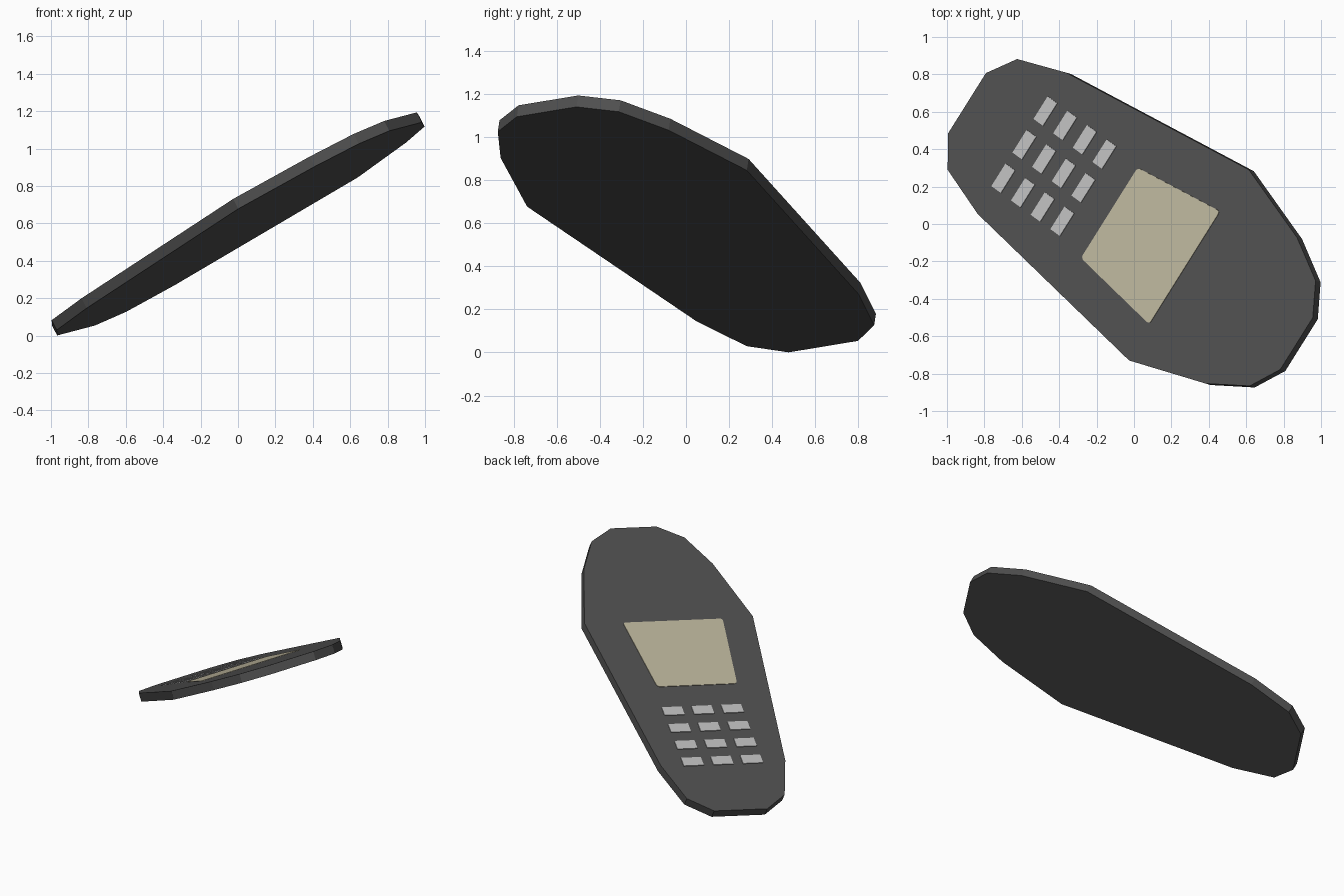
import bpy, bmesh
from mathutils import Matrix, Vector

if "Cube" in bpy.data.objects:
    bpy.data.objects.remove(bpy.data.objects["Cube"])

# Local frame: u runs along the length (keypad to top end), v across, n out of the face
u = Vector((0.724, -0.528, 0.448)).normalized()
v = Vector((0.519, 0.844, 0.134))
v = (v - u * v.dot(u)).normalized()
n = u.cross(v)
FRAME = Matrix.Translation((0, 0, 0.564)) @ Matrix((u, v, n)).transposed().to_4x4()
THICK = 0.06


def material(name, rgb):
    m = bpy.data.materials.new(name)
    m.diffuse_color = (*rgb, 1)
    m.use_nodes = True
    m.node_tree.nodes["Principled BSDF"].inputs["Base Color"].default_value = m.diffuse_color
    return m


def slab(name, outlines, z0, z1, mat, radius=0):
    """Extrude flat outlines from z0 to z1, with optional rounded corners."""
    bm = bmesh.new()
    for pts in outlines:
        face = bm.faces.new([bm.verts.new((x, y, z0)) for x, y in pts])
        top = bmesh.ops.extrude_face_region(bm, geom=[face])["geom"]
        for e in top:
            if isinstance(e, bmesh.types.BMVert):
                e.co.z = z1
    if radius:
        edges = [e for e in bm.edges if abs(e.verts[0].co.z - e.verts[1].co.z) > 1e-6]
        bmesh.ops.bevel(bm, geom=edges, offset=radius, segments=3, profile=0.5,
                        affect='EDGES')
    bmesh.ops.recalc_face_normals(bm, faces=bm.faces)
    me = bpy.data.meshes.new(name)
    bm.to_mesh(me)
    bm.free()
    me.materials.append(mat)
    ob = bpy.data.objects.new(name, me)
    ob.matrix_world = FRAME
    bpy.context.collection.objects.link(ob)
    return ob


dark = material("dark grey", (0.078, 0.078, 0.078))
sand = material("sand screen", (0.50, 0.46, 0.33))
light = material("light grey", (0.51, 0.51, 0.51))

# Body: half profile mirrored across the long axis
half = [(1.236, 0.165), (1.133, 0.335), (0.901, 0.465), (0.44, 0.608),
        (-0.796, 0.45), (-1.088, 0.353), (-1.202, 0.192)]
c = 0.005
body = [(x, c + y) for x, y in half] + [(x, c - y) for x, y in reversed(half)]
slab("phone_body", [body], 0, THICK, dark)

# Screen: tapered plate with small rounded corners
s = -0.02
screen = [(0.428, s + 0.36), (-0.129, s + 0.288), (-0.129, s - 0.288), (0.428, s - 0.36)]
slab("screen", [screen], THICK - 0.002, THICK + 0.004, sand, 0.02)

# Keypad: four rows of three keys
keys = []
for i in range(4):
    for j in (-1, 0, 1):
        x, y = -0.777 + 0.1455 * i, 0.007 + 0.214 * j
        keys.append([(x + a * 0.035, y + b * 0.072)
                     for a, b in ((1, 1), (-1, 1), (-1, -1), (1, -1))])
slab("keypad", keys, THICK - 0.002, THICK + 0.005, light)
